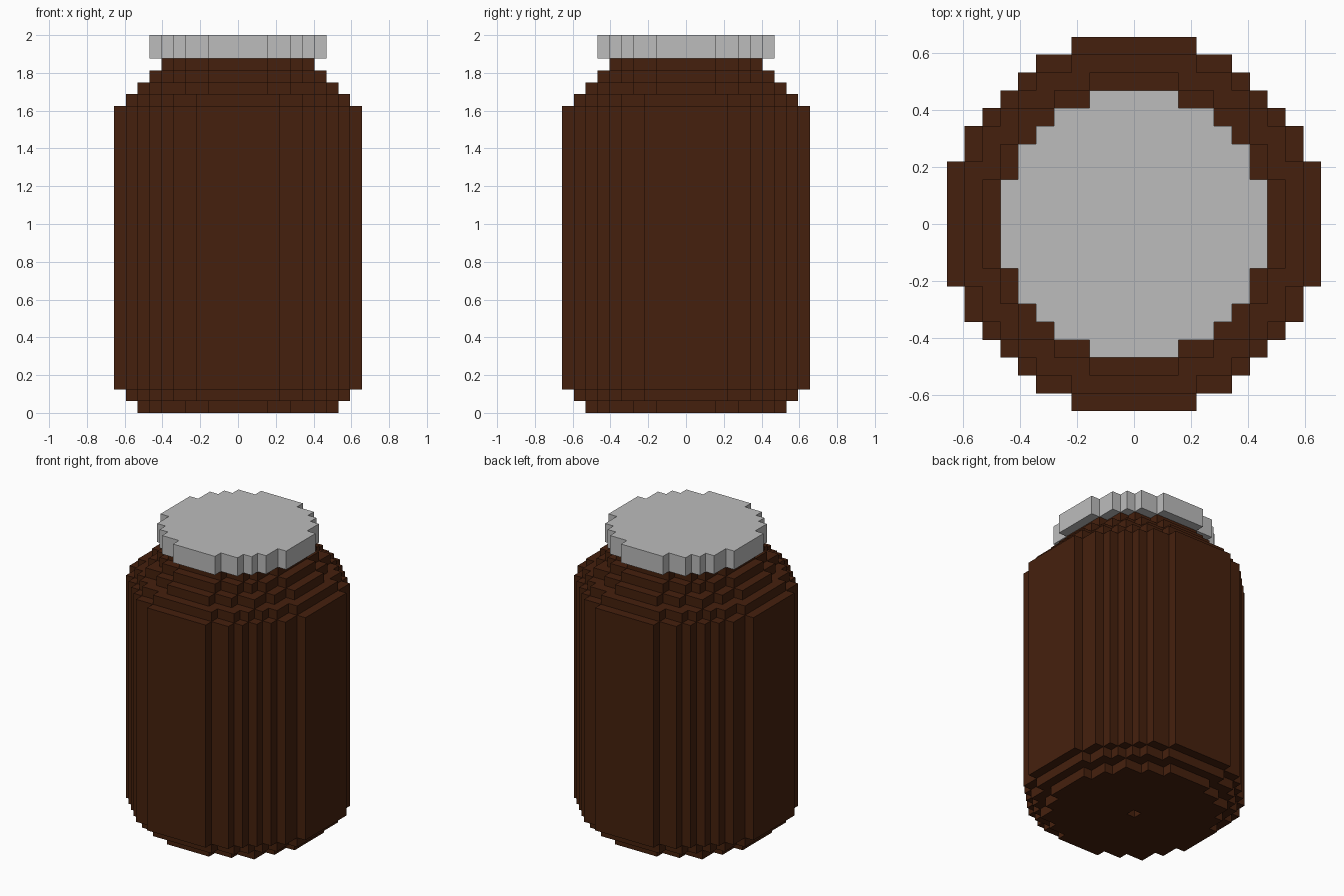
import bpy
import bmesh

old = bpy.data.objects.get("Cube")
if old:
    bpy.data.objects.remove(old, do_unlink=True)

UNIT = 2 / 32  # edge length of one block


def make_material(name, colour):
    mat = bpy.data.materials.new(name)
    mat.use_nodes = True
    mat.diffuse_color = colour
    mat.node_tree.nodes["Principled BSDF"].inputs["Base Color"].default_value = colour
    return mat


def disc(diameter):
    """Block cells whose centres lie inside a circle."""
    half = diameter // 2
    span = range(-half, half + 1)
    return {(x, y) for x in span for y in span if x * x + y * y <= (diameter / 2) ** 2}


# Stacked round layers: part, height in blocks, diameter in blocks
layers = [
    ("jar_body", 1, 17),
    ("jar_body", 1, 19),
    ("jar_body", 24, 21),
    ("jar_body", 1, 19),
    ("jar_body", 1, 17),
    ("jar_body", 1, 15),
    ("jar_body", 1, 13),
    ("jar_lid", 2, 15),
]
cells = [disc(diameter) for _, _, diameter in layers]
cells[0].discard((0, 0))  # small recess in the middle of the base


def add_quad(bm, corners):
    bm.faces.new([bm.verts.new([c * UNIT for c in co]) for co in corners])


def add_layer(bm, layer, below, above, z0, z1):
    """Add only the exposed faces of one layer."""
    for x, y in layer:
        ring = [(x - .5, y - .5), (x + .5, y - .5), (x + .5, y + .5), (x - .5, y + .5)]
        sides = [(x, y - 1), (x + 1, y), (x, y + 1), (x - 1, y)]
        for i, neighbour in enumerate(sides):
            if neighbour not in layer:
                a, b = ring[i], ring[(i + 1) % 4]
                add_quad(bm, [(*a, z0), (*b, z0), (*b, z1), (*a, z1)])
        if (x, y) not in above:
            add_quad(bm, [(*p, z1) for p in ring])
        if (x, y) not in below:
            add_quad(bm, [(*p, z0) for p in reversed(ring)])


def build_part(name, mat):
    bm = bmesh.new()
    z = 0
    for i, (part, height, _) in enumerate(layers):
        if part == name:
            below = cells[i - 1] if i else set()
            above = cells[i + 1] if i + 1 < len(layers) else set()
            add_layer(bm, cells[i], below, above, z, z + height)
        z += height
    bmesh.ops.remove_doubles(bm, verts=bm.verts, dist=UNIT / 100)
    mesh = bpy.data.meshes.new(name)
    bm.to_mesh(mesh)
    bm.free()
    mesh.materials.append(mat)
    obj = bpy.data.objects.new(name, mesh)
    bpy.context.collection.objects.link(obj)


# Brown jar and grey lid
build_part("jar_body", make_material("dark brown", (0.0595, 0.0144, 0.004, 1)))
build_part("jar_lid", make_material("light grey", (0.503, 0.503, 0.503, 1)))
